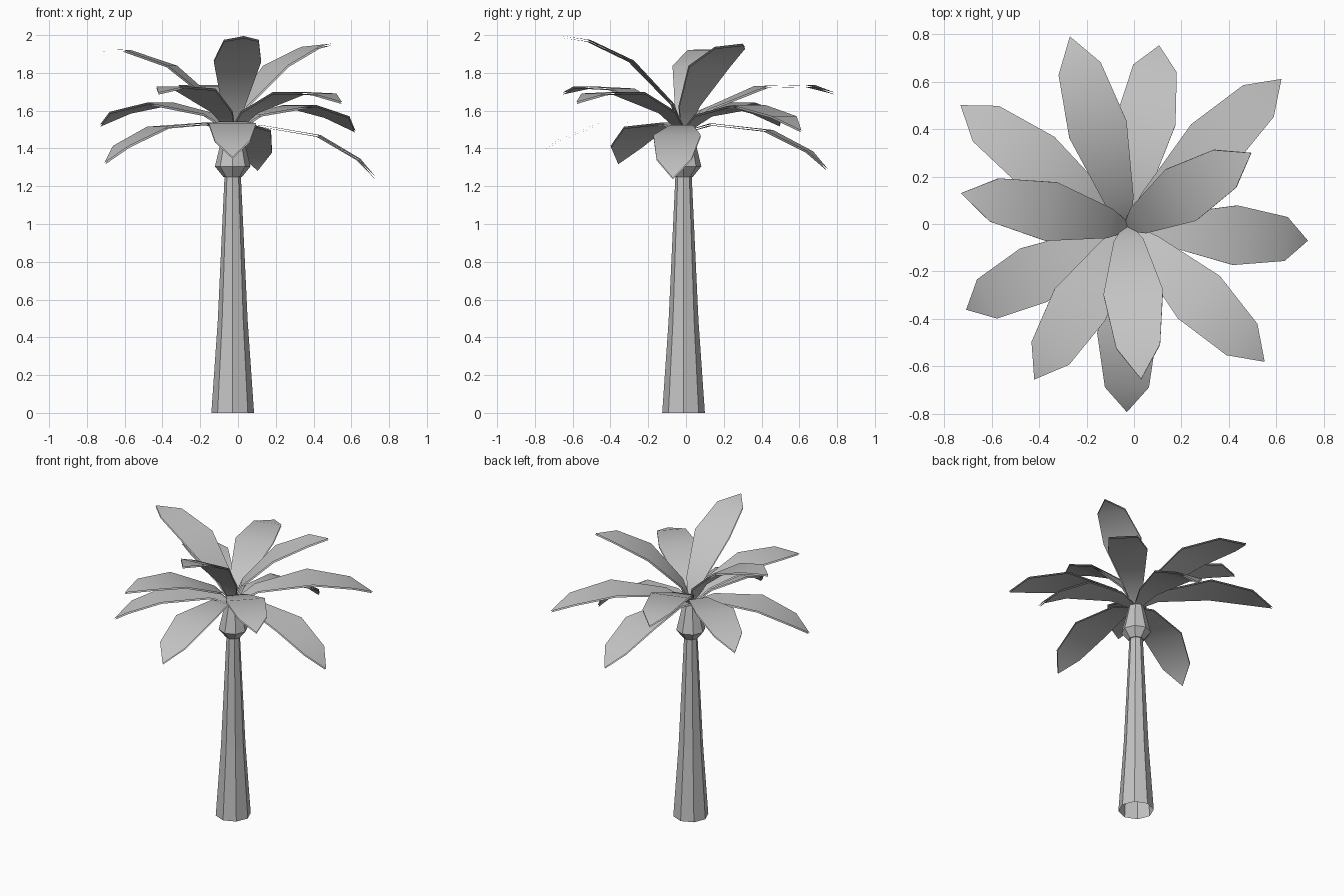
import bpy
import math
from mathutils import Vector, Matrix

cube = bpy.data.objects.get("Cube")
if cube:
    bpy.data.objects.remove(cube, do_unlink=True)

grey = bpy.data.materials.new("plain_grey")
grey.use_nodes = True
grey.diffuse_color = (0.55, 0.55, 0.55, 1)
grey.node_tree.nodes["Principled BSDF"].inputs["Base Color"].default_value = grey.diffuse_color

CENTRE = Vector((-0.028, -0.013, 0))


def add_object(name, verts, faces, smooth=False):
    mesh = bpy.data.meshes.new(name)
    mesh.from_pydata(verts, [], faces)
    mesh.materials.append(grey)
    for poly in mesh.polygons:
        poly.use_smooth = smooth
    obj = bpy.data.objects.new(name, mesh)
    bpy.context.collection.objects.link(obj)
    return obj


def lathe(name, profile, sides=8, cap=False):
    """Stack of flat-sided rings from (radius, height) pairs."""
    verts, faces = [], []
    for r, z in profile:
        for i in range(sides):
            a = math.tau * i / sides
            verts.append(CENTRE + Vector((r * math.cos(a), r * math.sin(a), z)))
    for k in range(len(profile) - 1):
        for i in range(sides):
            j = (i + 1) % sides
            low, high = k * sides, (k + 1) * sides
            faces.append((low + i, low + j, high + j, high + i))
    if cap:
        faces.append(tuple(range(len(verts) - sides, len(verts))))
    return add_object(name, verts, faces)


# Tapered trunk, open at the foot, and the bulb the leaves grow from
lathe("trunk", [(0.113, 0), (0.079, 0.49), (0.043, 1.26)])
lathe("crown_bulb", [(0.043, 1.25), (0.05, 1.25), (0.094, 1.305), (0.05, 1.49)], cap=True)

# Leaf template: distance out, height, half width
LEAF = [(0.0, 0.0, 0.018), (0.06, 0.15, 0.063), (0.28, 0.38, 0.126),
        (0.51, 0.49, 0.093), (0.65, 0.51, 0)]
LEAF_REACH = math.hypot(LEAF[-1][0], LEAF[-1][1])
LEAF_PITCH = math.atan2(LEAF[-1][1], LEAF[-1][0])


def leaf(name, tip):
    """Arched leaf swung and scaled so that it ends at the tip."""
    base = CENTRE + Vector((0, 0, 1.485))
    span = Vector(tip) - base
    heading = math.atan2(span.y, span.x)
    pitch = math.atan2(span.z, math.hypot(span.x, span.y))
    scale = span.length / LEAF_REACH
    turn = Matrix.Rotation(heading, 3, 'Z') @ Matrix.Rotation(LEAF_PITCH - pitch, 3, 'Y')
    verts = []
    for out, up, half in LEAF:
        for side in ((-1, 1) if half else (0,)):
            verts.append(base + turn @ Vector((out * scale, side * half, up * scale)))
    faces = [(k, k + 2, k + 3, k + 1) for k in (0, 2, 4)] + [(6, 8, 7)]
    obj = add_object(name, verts, faces, smooth=True)
    # Upper and lower leaf skins
    skin = obj.modifiers.new("skins", 'SOLIDIFY')
    skin.thickness = 0.01
    skin.offset = 0
    skin.use_rim = False


TIERS = {
    "upper_leaf": [(0.03, -0.655, 1.99), (-0.73, 0.13, 1.92), (0.495, 0.3, 1.95)],
    "middle_leaf": [(-0.42, -0.655, 1.69), (-0.73, 0.5, 1.52), (-0.27, 0.79, 1.69),
                    (0.62, 0.61, 1.49), (0.55, -0.58, 1.64)],
    "lower_leaf": [(-0.03, -0.79, 1.35), (-0.705, -0.36, 1.32), (0.105, 0.75, 1.285),
                   (0.73, -0.07, 1.24)],
}
for tier, tips in TIERS.items():
    for number, tip in enumerate(tips, 1):
        leaf(f"{tier}_{number}", tip)
